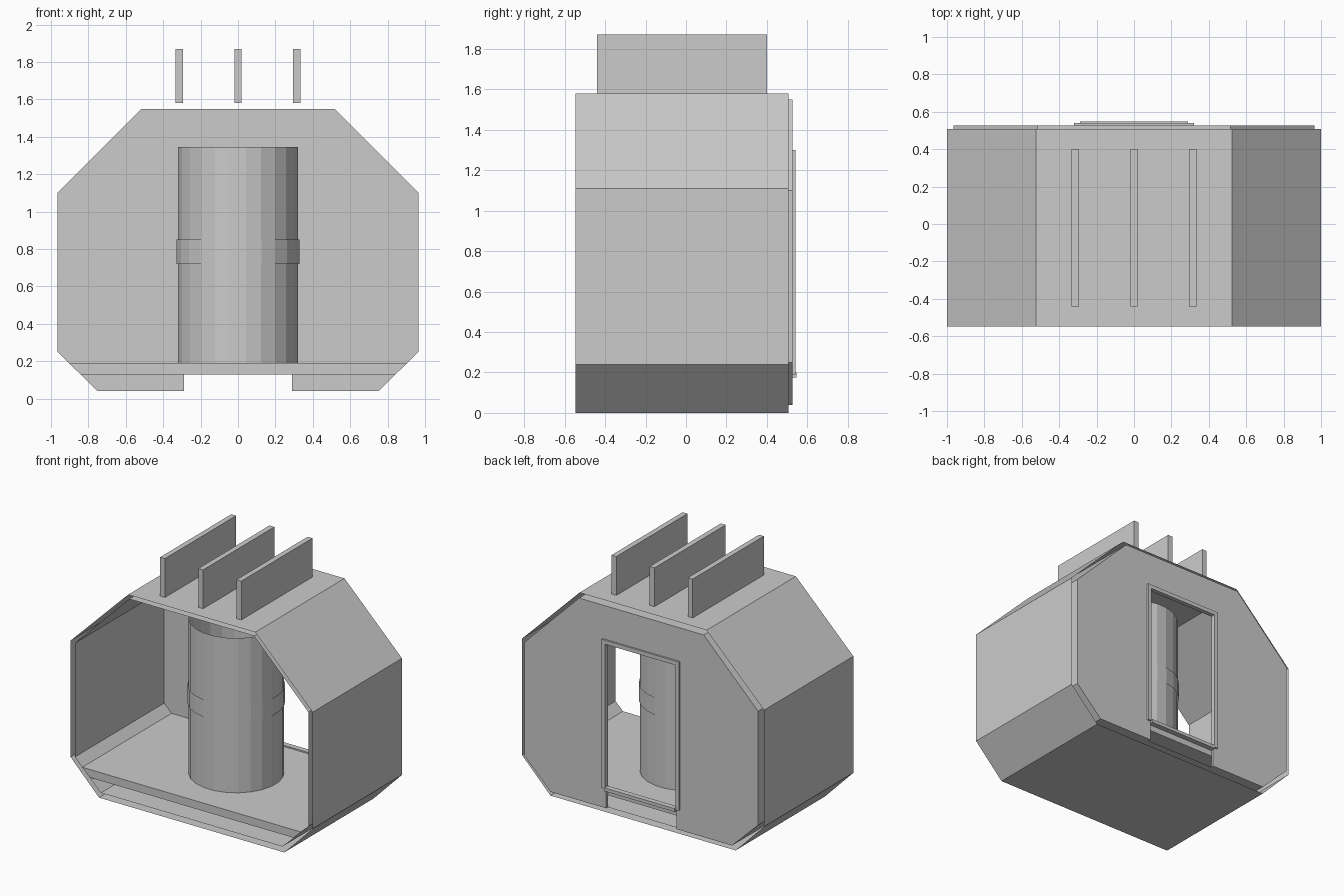
import bpy
import math

if "Cube" in bpy.data.objects:
    bpy.data.objects.remove(bpy.data.objects["Cube"])

Y0, Y1 = -0.547, 0.507          # front and back ends of the shell


def make(name, verts, faces):
    mesh = bpy.data.meshes.new(name)
    mesh.from_pydata(verts, [], faces)
    mesh.update()
    obj = bpy.data.objects.new(name, mesh)
    bpy.context.collection.objects.link(obj)
    return obj


def extrude(name, profile, y0, y1, caps=True):
    """Sweep an x/z profile (counter-clockwise seen from the front) along y."""
    n = len(profile)
    verts = [(x, y, z) for y in (y0, y1) for x, z in profile]
    faces = [(i, i + n, (i + 1) % n + n, (i + 1) % n) for i in range(n)]
    if caps:
        faces += [tuple(range(n)), tuple(range(2 * n - 1, n - 1, -1))]
    return make(name, verts, faces)


def mirrored(half):
    """Right half, bottom to top, completed with its mirror image."""
    return half + [(-x, z) for x, z in reversed(half)]


def box(name, x0, x1, y0, y1, z0, z1):
    return extrude(name, [(x0, z0), (x1, z0), (x1, z1), (x0, z1)], y0, y1)


def tube(name, r, z0, z1, y, sides=24):
    """Open-ended upright tube with a flat side facing front."""
    ring = [2 * math.pi * (i + 0.5) / sides for i in range(sides)]
    verts = [(r * math.cos(a), y + r * math.sin(a), z) for z in (z0, z1) for a in ring]
    faces = [(i, (i + 1) % sides, (i + 1) % sides + sides, i + sides)
             for i in range(sides)]
    return make(name, verts, faces)


# Open octagonal shell: outer skin and inner lining
outer = [(0.765, 0), (1, 0.24), (1, 1.11), (0.525, 1.58)]
inner = [(0.75, 0.04), (0.965, 0.25), (0.965, 1.10), (0.515, 1.55)]
extrude("outer_shell", mirrored(outer), Y0, Y1, caps=False)
extrude("inner_lining", mirrored(inner), Y0, Y1, caps=False)

# Back wall with doorway running through its lower edge
doorway = [(0.29, 1.27), (0.29, 0.04)]
extrude("back_wall", mirrored(doorway + inner), Y1, 0.527)

# Floor slab fitted to the lower chamfers
extrude("floor", mirrored([(0.842, 0.13), (0.904, 0.19)]), Y0, Y1)

# Door frame and sill
frame = [(0.29, 1.27), (0.29, 0.19), (0.32, 0.19), (0.32, 1.30)]
extrude("door_frame", mirrored(frame), 0.522, 0.541)
box("door_sill", -0.29, 0.29, Y1, 0.547, 0.175, 0.20)

# Central column with a thin band
tube("column", 0.324, 0.19, 1.345, -0.02)
tube("column_band", 0.331, 0.72, 0.85, -0.02)

# Roof fins
for i, x in enumerate((-0.315, 0, 0.315)):
    box(f"roof_fin_{i + 1}", x - 0.02, x + 0.02, -0.44, 0.40, 1.58, 1.87)
